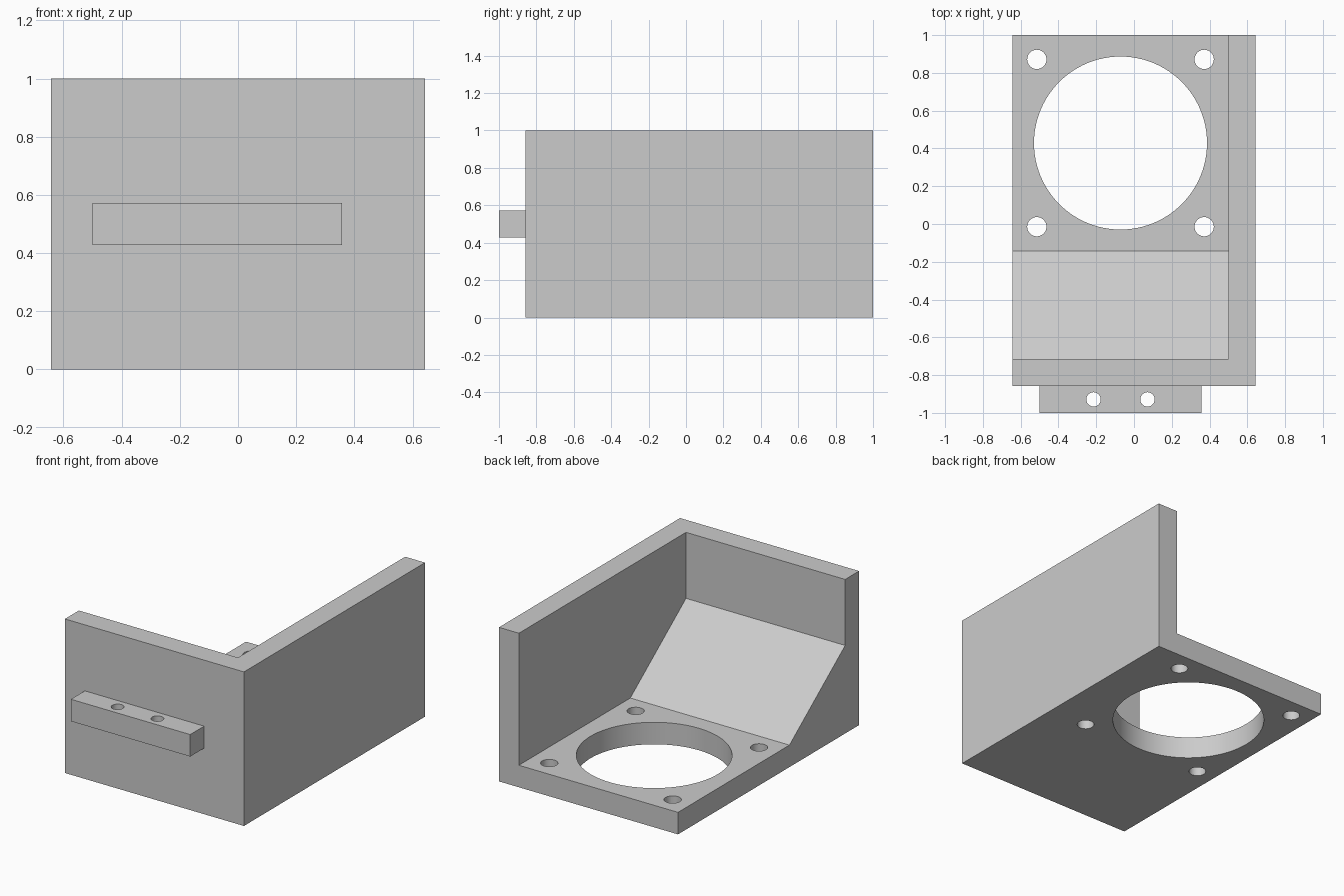
import bpy
import bmesh
from math import radians
from mathutils import Matrix, Vector

if "Cube" in bpy.data.objects:
    bpy.data.objects.remove(bpy.data.objects["Cube"])

U = 1 / 7            # wall thickness, the unit of the whole bracket
W, BACK, FRONT = 4.5 * U, 1.0, -6 * U
INNER_X = W - U      # inner face of the side wall
FAN_X, FAN_Y = -U / 2, 3 * U

grey = bpy.data.materials.new("light_grey")
grey.use_nodes = True
colour = (0.6, 0.6, 0.6, 1)
grey.diffuse_color = colour
grey.node_tree.nodes["Principled BSDF"].inputs["Base Color"].default_value = colour


def make(name, bm):
    bmesh.ops.recalc_face_normals(bm, faces=bm.faces)
    mesh = bpy.data.meshes.new(name)
    bm.to_mesh(mesh)
    bm.free()
    mesh.materials.append(grey)
    ob = bpy.data.objects.new(name, mesh)
    bpy.context.collection.objects.link(ob)
    return ob


def box(name, low, high):
    low, high = Vector(low), Vector(high)
    bm = bmesh.new()
    place = Matrix.Translation((low + high) / 2) @ Matrix.Diagonal((*(high - low), 1))
    bmesh.ops.create_cube(bm, size=1, matrix=place)
    return make(name, bm)


def prism(name, profile, x0, x1):
    """Extrude a (y, z) profile along x."""
    bm = bmesh.new()
    face = bm.faces.new([bm.verts.new((x0, y, z)) for y, z in profile])
    top = bmesh.ops.extrude_face_region(bm, geom=[face])["geom"]
    moved = [g for g in top if isinstance(g, bmesh.types.BMVert)]
    bmesh.ops.translate(bm, verts=moved, vec=(x1 - x0, 0, 0))
    return make(name, bm)


def drill(x, y, z, radius, sides):
    bm = bmesh.new()
    bmesh.ops.create_cone(bm, cap_ends=True, segments=sides, radius1=radius,
                          radius2=radius, depth=3 * U,
                          matrix=Matrix.Translation((x, y, z)))
    return make("hole_cutter", bm)


def cut(ob, cutters):
    bpy.ops.object.select_all(action="DESELECT")
    bpy.context.view_layer.objects.active = ob
    ob.select_set(True)
    for cutter in cutters:
        cutter.hide_render = True
        mod = ob.modifiers.new("cut", "BOOLEAN")
        mod.operation, mod.solver, mod.object = "DIFFERENCE", "EXACT", cutter
        bpy.ops.object.modifier_apply(modifier=mod.name)
        bpy.data.objects.remove(cutter)
    bpy.ops.object.shade_smooth_by_angle(angle=radians(30))


# Bracket: a block hollowed to leave floor, front wall, side wall and ramp
bracket = box("bracket", (-W, FRONT, 0), (W, BACK, 1))
hollow = prism("hollow_cutter", [(FRONT + U, 1.2), (FRONT + U, 4 * U), (-U, U),
                                 (1.2, U), (1.2, 1.2)], -1, INNER_X)

# Fan opening and four screw holes in the floor
holes = [drill(FAN_X, FAN_Y, U / 2, 0.458, 96)]
for sx in (-1, 1):
    for sy in (-1, 1):
        holes.append(drill(FAN_X + sx * 0.443, FAN_Y + sy * 0.443, U / 2, 0.051, 32))
cut(bracket, [hollow] + holes)

# Mounting tab with two pin holes on the front wall
tab = box("mounting_tab", (FAN_X - 3 * U, -1, 3 * U), (FAN_X + 3 * U, FRONT, 4 * U))
cut(tab, [drill(FAN_X + s * U, -6.5 * U, 0.5, 0.038, 32) for s in (-1, 1)])
